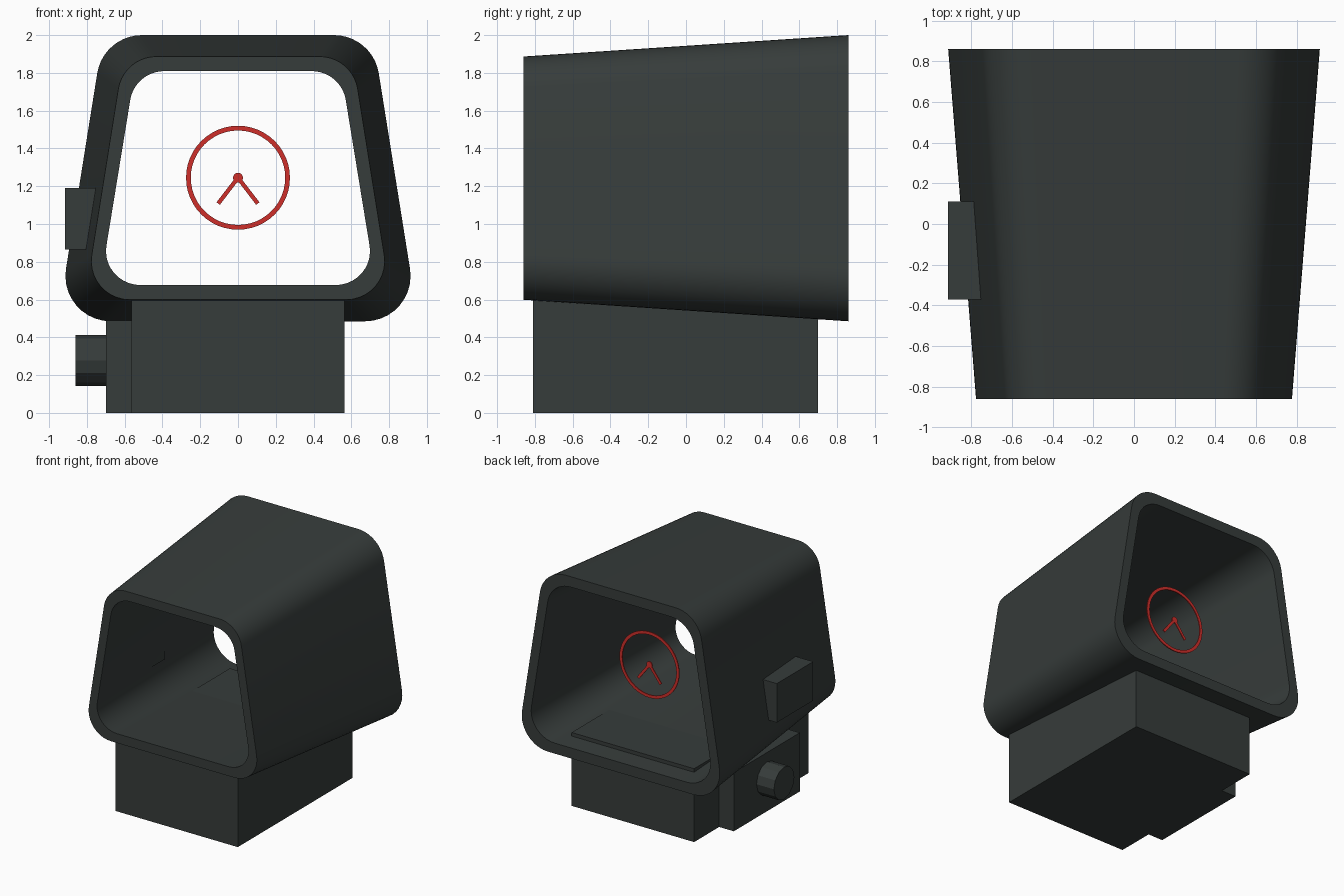
import bpy
import bmesh
from math import pi, sin, cos, tan, atan2, radians
from mathutils import Vector, Matrix

old = bpy.data.objects.get("Cube")
if old:
    bpy.data.objects.remove(old, do_unlink=True)


def material(name, rgb):
    m = bpy.data.materials.new(name)
    m.use_nodes = True
    m.diffuse_color = (*rgb, 1)
    m.node_tree.nodes["Principled BSDF"].inputs["Base Color"].default_value = (*rgb, 1)
    return m


DARK = material("dark grey green", (0.037, 0.045, 0.043))
RED = material("reticle red", (0.62, 0.028, 0.023))
CENTRE_Z = 1.245


def finish(name, bm, mat, smooth=False):
    bmesh.ops.recalc_face_normals(bm, faces=bm.faces)
    mesh = bpy.data.meshes.new(name)
    bm.to_mesh(mesh)
    bm.free()
    mesh.materials.append(mat)
    ob = bpy.data.objects.new(name, mesh)
    bpy.context.collection.objects.link(ob)
    if smooth:
        bpy.ops.object.select_all(action='DESELECT')
        ob.select_set(True)
        bpy.context.view_layer.objects.active = ob
        bpy.ops.object.shade_smooth_by_angle(angle=radians(30))
    return ob


def box(name, lo, hi, mat=DARK, turn=None):
    lo, hi = Vector(lo), Vector(hi)
    bm = bmesh.new()
    bmesh.ops.create_cube(bm, size=1)
    bmesh.ops.scale(bm, vec=hi - lo, verts=bm.verts)
    bmesh.ops.translate(bm, vec=(lo + hi) / 2, verts=bm.verts)
    if turn:
        bmesh.ops.transform(bm, matrix=turn, verts=bm.verts)
    return finish(name, bm, mat)


def cylinder(name, centre, radius, depth, sides, axis, mat):
    bm = bmesh.new()
    bmesh.ops.create_cone(bm, cap_ends=True, segments=sides, radius1=radius,
                          radius2=radius, depth=depth)
    m = Matrix.Translation(centre) @ Matrix.Rotation(pi / 2, 4, axis)
    bmesh.ops.transform(bm, matrix=m, verts=bm.verts)
    return finish(name, bm, mat)


def rounded_trapezoid(bottom, top, z0, z1, r, steps=10):
    """Right half is built from two rounded corners, then mirrored."""
    lean = atan2(bottom - top, z1 - z0)
    half = []
    t0, t1 = r * tan(pi / 4 + lean / 2), r * tan(pi / 4 - lean / 2)
    for cx, cz, a0, a1 in ((bottom - t0, z0 + r, -pi / 2, lean),
                           (top - t1, z1 - r, lean, pi / 2)):
        for i in range(steps + 1):
            a = a0 + (a1 - a0) * i / steps
            half.append((cx + r * cos(a), cz + r * sin(a)))
    return half + [(-x, z) for x, z in reversed(half)]


def bridge_rings(bm, rings):
    for a, b in zip(rings, rings[1:] + rings[:1]):
        n = len(a)
        for i in range(n):
            j = (i + 1) % n
            bm.faces.new((a[i], a[j], b[j], b[i]))


# Tapered hollow hood
outline = rounded_trapezoid(0.955, 0.713, 0.485 - CENTRE_Z, 2.0 - CENTRE_Z, 0.24)
bm = bmesh.new()
rings = []
for y, s, wx, wz in ((-0.86, 0.85, 1, 1), (0.86, 1, 1, 1),
                     (0.86, 1, 0.905, 0.885), (-0.86, 0.85, 0.9, 0.88)):
    rings.append([bm.verts.new((x * s * wx, y, CENTRE_Z + z * s * wz))
                  for x, z in outline])
bridge_rings(bm, rings)
finish("hood", bm, DARK, smooth=True)

# Mounting base, clamp block and knob
box("base", (-0.565, -0.81, 0), (0.565, 0.70, 0.612))
box("clamp_block", (-0.70, -0.50, 0), (-0.56, 0.37, 0.49))
cylinder("clamp_knob", (-0.775, -0.065, 0.278), 0.135, 0.17, 12, 'Y', DARK)

# Control box on the side wall
box("side_box", (-0.915, -0.37, 0.865), (-0.75, 0.11, 1.19))

# Aiming reticle
RETICLE_Y, THICK = 0.48, 0.008
bm = bmesh.new()
rings = []
for r, dy in ((0.275, -1), (0.275, 1), (0.25, 1), (0.25, -1)):
    rings.append([bm.verts.new((r * cos(2 * pi * i / 48), RETICLE_Y + dy * THICK / 2,
                                CENTRE_Z + r * sin(2 * pi * i / 48)))
                  for i in range(48)])
bridge_rings(bm, rings)
finish("reticle_ring", bm, RED)
cylinder("reticle_dot", (0, RETICLE_Y, CENTRE_Z), 0.026, THICK + 0.002, 24, 'X', RED)
for side, label in ((1, "left"), (-1, "right")):
    turn = Matrix.Translation((0, RETICLE_Y, CENTRE_Z)) @ Matrix.Rotation(
        -side * radians(37.5), 4, 'Y')
    box("reticle_arm_" + label, (-0.011, -THICK / 2, -0.172),
        (0.011, THICK / 2, 0), RED, turn)
